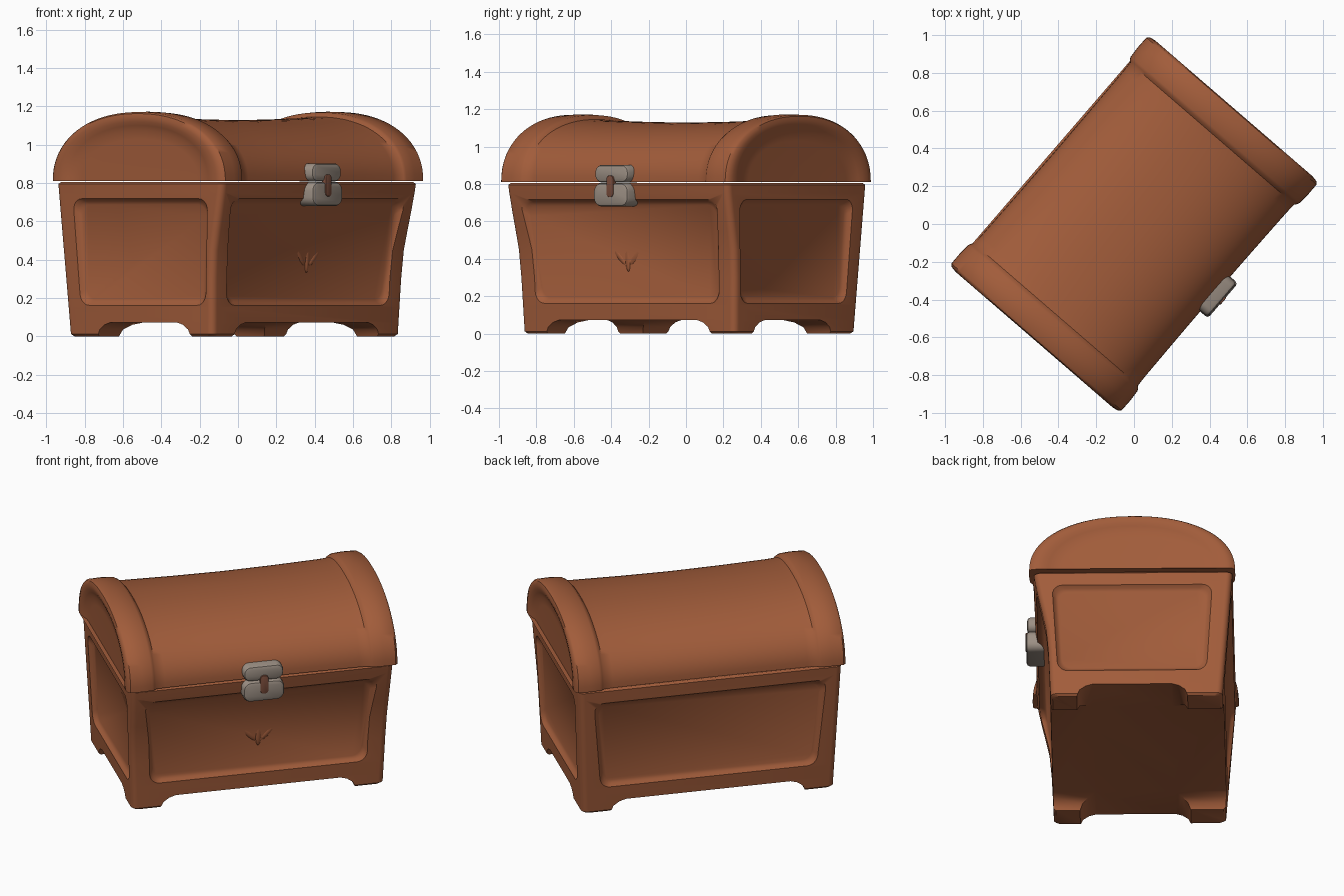
import bpy, bmesh, math
from mathutils import Matrix

if "Cube" in bpy.data.objects:
    bpy.data.objects.remove(bpy.data.objects["Cube"])

TURN = Matrix.Rotation(math.radians(49.2), 4, 'Z')   # chest stands turned on its spot


def material(name, rgb):
    m = bpy.data.materials.new(name)
    m.diffuse_color = (*rgb, 1)
    m.use_nodes = True
    m.node_tree.nodes["Principled BSDF"].inputs["Base Color"].default_value = m.diffuse_color
    return m


WOOD = material("red_brown_wood", (0.36, 0.108, 0.043))
METAL = material("warm_grey_metal", (0.33, 0.275, 0.23))
DARK = material("keyhole_brown", (0.20, 0.075, 0.045))


def finish(name, bm, mat):
    bmesh.ops.recalc_face_normals(bm, faces=bm.faces)
    me = bpy.data.meshes.new(name)
    bm.to_mesh(me)
    bm.free()
    me.materials.append(mat)
    ob = bpy.data.objects.new(name, me)
    bpy.context.collection.objects.link(ob)
    return ob


def loft(name, rings, mat=WOOD):
    bm = bmesh.new()
    vs = [[bm.verts.new(p) for p in r] for r in rings]
    n = len(rings[0])
    for a, b in zip(vs, vs[1:]):
        for i in range(n):
            j = (i + 1) % n
            bm.faces.new((a[i], a[j], b[j], b[i]))
    bm.faces.new(vs[0])
    bm.faces.new(vs[-1])
    return finish(name, bm, mat)


def rounded(x0, x1, y0, y1, r, n=6):
    pts = []
    for k, (cx, cy) in enumerate([(x1 - r, y1 - r), (x0 + r, y1 - r), (x0 + r, y0 + r), (x1 - r, y0 + r)]):
        for i in range(n + 1):
            a = math.pi / 2 * (k + i / n)
            pts.append((cx + r * math.cos(a), cy + r * math.sin(a)))
    return pts


# Outer half sizes of the body by height
FRONT = [(0, .472), (.3, .485), (.45, .498), (.55, .519), (.65, .541), (.75, .561), (.806, .57)]


def front(z):
    for (z0, a), (z1, b) in zip(FRONT, FRONT[1:]):
        if z <= z1:
            return a + (b - a) * (z - z0) / (z1 - z0)
    return FRONT[-1][1]


def back(z):
    return .522 + .073 * z


def side(z):
    return .75 + .043 * z


# Body: flared box with rounded corners
levels = [(0, .012), (.012, 0), (.07, 0), (.15, 0)] + [(z, 0) for z, _ in FRONT[1:-1]] + [(.795, 0), (.806, .012)]
body = loft("chest_body", [
    [(x, y, z) for x, y in rounded(-side(z) + d, side(z) - d, -front(z) + d, back(z) - d, .035)]
    for z, d in levels])


# Cutters for the recessed panels and for the gaps between the feet
def panel(name, half, place):
    rings = []
    for depth, grow in ((.03, .016), (0, .008), (-.018, -.006), (-.028, -.022)):
        pts = rounded(-half - grow, half + grow, .17 - grow, .71 + grow, .06)
        rings.append([place(s * (.93 + .07 * (z - .17) / .54), z, depth) for s, z in pts])
    return loft(name, rings)


GAP = [(-.58, -.05), (-.58, 0), (-.565, .035), (-.53, .06), (-.49, .072)]
cutters = [
    panel("front_panel_cutter", .685, lambda s, z, d: (s, -front(z) - d, z)),
    panel("back_panel_cutter", .685, lambda s, z, d: (s, back(z) + d, z)),
    panel("left_panel_cutter", .455, lambda s, z, d: (-side(z) - d, s, z)),
    panel("right_panel_cutter", .455, lambda s, z, d: (side(z) + d, s, z))]
long_gap = GAP + [(-s, z) for s, z in reversed(GAP)]
short_gap = [(s + math.copysign(.26, -s), z) for s, z in long_gap]
cutters.append(loft("long_gap_cutter", [[(s, y, z) for s, z in long_gap] for y in (-1, 1)]))
cutters.append(loft("short_gap_cutter", [[(x, s, z) for s, z in short_gap] for x in (-1, 1)]))
bpy.context.view_layer.objects.active = body
for c in cutters:
    c.hide_render = True
    m = body.modifiers.new(c.name, 'BOOLEAN')
    m.operation, m.solver, m.object = 'DIFFERENCE', 'EXACT', c
    bpy.ops.object.modifier_apply(modifier=m.name)
    bpy.data.objects.remove(c)


# Lid: arched sections, raised bands at both ends, dished ends, slight sag in the middle
def arch(x, half, h, n=40):
    pts = []
    for i in range(n + 1):
        a = math.pi * i / n
        c, s = math.cos(a), math.sin(a)
        pts.append((x, half * math.copysign(abs(c) ** .92, c), .81 + h * max(s, 0) ** .92))
    return pts


half_lid = [(.785, .40, .22), (.787, .45, .265), (.798, .485, .29), (.806, .515, .31), (.809, .55, .332),
            (.803, .582, .352), (.79, .595, .36), (.72, .596, .362), (.66, .592, .358), (.645, .586, .350),
            (.632, .575, .335), (.58, .572, .33), (.3, .569, .322)]
stations = [(-u, b, h) for u, b, h in half_lid] + [(0, .567, .318)] + half_lid[::-1]
loft("domed_lid", [arch(*s) for s in stations])


# Lock: two rounded plates meeting at the seam, and a keyhole
def plate(name, w, z0, z1, r, y0, y1, edge, mat):
    rings = []
    for y, d in ((y0, 0), (y1 + edge, 0), (y1 + edge * .3, edge * .3), (y1, edge)):
        rings.append([(x, y, z) for x, z in rounded(-w + d, w - d, z0 + d, z1 - d, r - d * .8)])
    loft(name, rings, mat)


plate("lock_lower", .122, .68, .805, .045, -.5, -.622, .018, METAL)
plate("lock_upper", .118, .808, .902, .04, -.5, -.616, .018, METAL)
plate("keyhole", .024, .73, .845, .02, -.6, -.626, .003, DARK)

# Carved leaf emblem on the front panel
for name, x, z, length, tilt in (("leaf_middle", 0, .435, .105, 0),
                                 ("leaf_left", -.075, .435, .10, -42),
                                 ("leaf_right", .075, .435, .10, 42)):
    bm = bmesh.new()
    mat = (Matrix.Translation((x, -front(z) + .03, z)) @ Matrix.Rotation(math.radians(tilt), 4, 'Y')
           @ Matrix.Diagonal((.024, .018, length, 1)))
    bmesh.ops.create_uvsphere(bm, u_segments=16, v_segments=12, radius=1, matrix=mat)
    finish(name, bm, WOOD)

# Turn everything and shade smooth
bpy.ops.object.select_all(action='DESELECT')
for ob in bpy.data.objects:
    ob.data.transform(TURN)
    ob.select_set(True)
bpy.context.view_layer.objects.active = body
bpy.ops.object.shade_smooth_by_angle(angle=math.radians(40))
